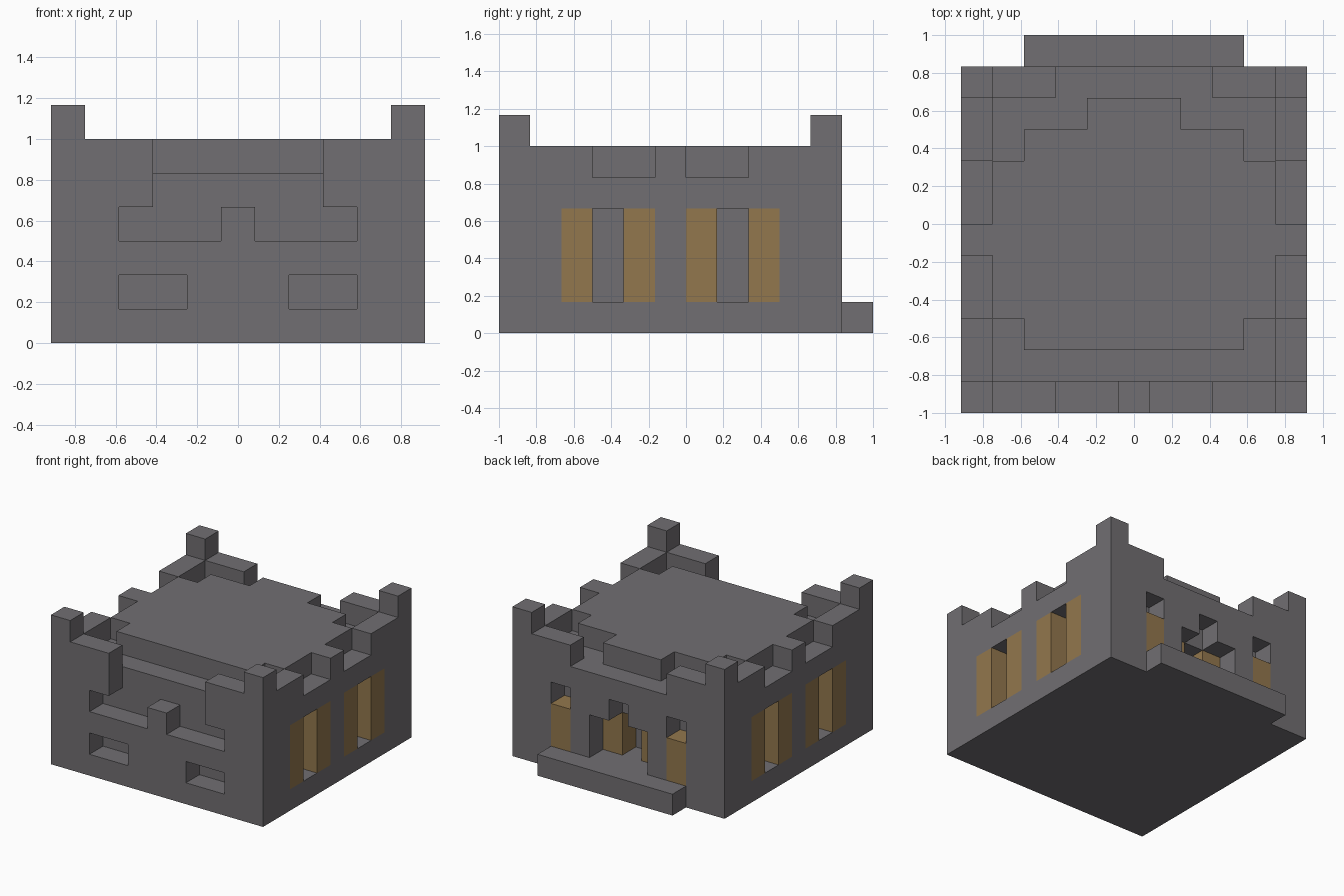
import bpy, bmesh
from itertools import product
from mathutils import Vector

cube = bpy.data.objects.get("Cube")
if cube:
    bpy.data.objects.remove(cube, do_unlink=True)

U = 1 / 6  # edge of one building block


def material(name, rgb):
    m = bpy.data.materials.new(name)
    m.use_nodes = True
    m.diffuse_color = (*rgb, 1)
    bsdf = next(n for n in m.node_tree.nodes if n.type == 'BSDF_PRINCIPLED')
    bsdf.inputs["Base Color"].default_value = (*rgb, 1)
    return m


stone = material("grey stone", (0.165, 0.158, 0.168))
amber = material("amber glass", (0.29, 0.185, 0.075))


def box(x, y, z):
    """Blocks of an inclusive range, mirrored across x = 0."""
    r = [range(a, b + 1) for a, b in (x, y, z)]
    cells = set(product(*r))
    return cells | {(-i, j, k) for i, j, k in cells}


# Main body with a flat top, carved afterwards
body = box((-5, 5), (0, 10), (0, 4))

# Front relief: wide upper opening, stepped ledge, low niches
body -= box((-2, 2), (0, 0), (4, 4))
body -= box((1, 3), (0, 0), (3, 3))
body -= box((2, 3), (0, 0), (1, 1))

# Side windows: two panes either side of an open slot
side_panes = set()
for y in (3, 7):
    body -= box((5, 5), (y, y), (1, 3))
    side_panes |= box((5, 5), (y - 1, y - 1), (1, 3))
    side_panes |= box((5, 5), (y + 1, y + 1), (1, 3))

# Back windows with an open top
back_panes = box((3, 3), (10, 10), (1, 2))
body -= box((3, 3), (10, 10), (3, 3))

# Doorway with a stepped head and a deeper middle
body -= box((-1, 1), (10, 10), (1, 2))
body -= box((0, 0), (10, 10), (3, 3))
body -= box((0, 0), (9, 9), (1, 2))
door_panes = box((1, 1), (9, 9), (1, 2))

# Battlements: front and back returns, side merlons, corner posts
battlements = box((3, 5), (0, 0), (5, 5)) | box((3, 5), (10, 10), (5, 5))
for span in ((0, 2), (5, 5), (8, 10)):
    battlements |= box((5, 5), span, (5, 5))
posts = box((5, 5), (0, 0), (6, 6)) | box((5, 5), (10, 10), (6, 6))

# Raised roof, stepped in towards both ends
roof = set()
for half, span in ((3, (2, 8)), (4, (3, 7)), (1, (9, 9))):
    roof |= box((-half, half), span, (5, 5))

porch = box((-3, 3), (11, 11), (0, 0))

panes = side_panes | back_panes | door_panes
body -= panes

parts = {
    "main_walls": (body, stone),
    "battlements": (battlements, stone),
    "corner_posts": (posts, stone),
    "roof": (roof, stone),
    "back_step": (porch, stone),
    "side_window_panes": (side_panes, amber),
    "back_window_panes": (back_panes, amber),
    "door_panes": (door_panes, amber),
}
solid = set().union(*(cells for cells, _ in parts.values()))


def build(name, cells, mat):
    """Mesh only the exposed sides of a part's blocks."""
    bm = bmesh.new()
    for cell in sorted(cells):
        centre = Vector((cell[0], cell[1] + 0.5, cell[2] + 0.5))
        for axis, sign in product(range(3), (-1, 1)):
            n = Vector((0, 0, 0))
            n[axis] = sign
            if tuple(int(c + d) for c, d in zip(cell, n)) in solid:
                continue
            a = Vector((0, 0, 0))
            a[(axis + 1) % 3] = 1
            b = n.cross(a)
            mid = centre + n / 2
            corners = [mid + (a * s + b * t) / 2
                       for s, t in ((-1, -1), (1, -1), (1, 1), (-1, 1))]
            bm.faces.new([bm.verts.new(c * U - Vector((0, 1, 0))) for c in corners])
    bmesh.ops.remove_doubles(bm, verts=bm.verts, dist=0.001)
    mesh = bpy.data.meshes.new(name)
    bm.to_mesh(mesh)
    bm.free()
    mesh.materials.append(mat)
    bpy.context.collection.objects.link(bpy.data.objects.new(name, mesh))


for name, (cells, mat) in parts.items():
    build(name, cells, mat)
